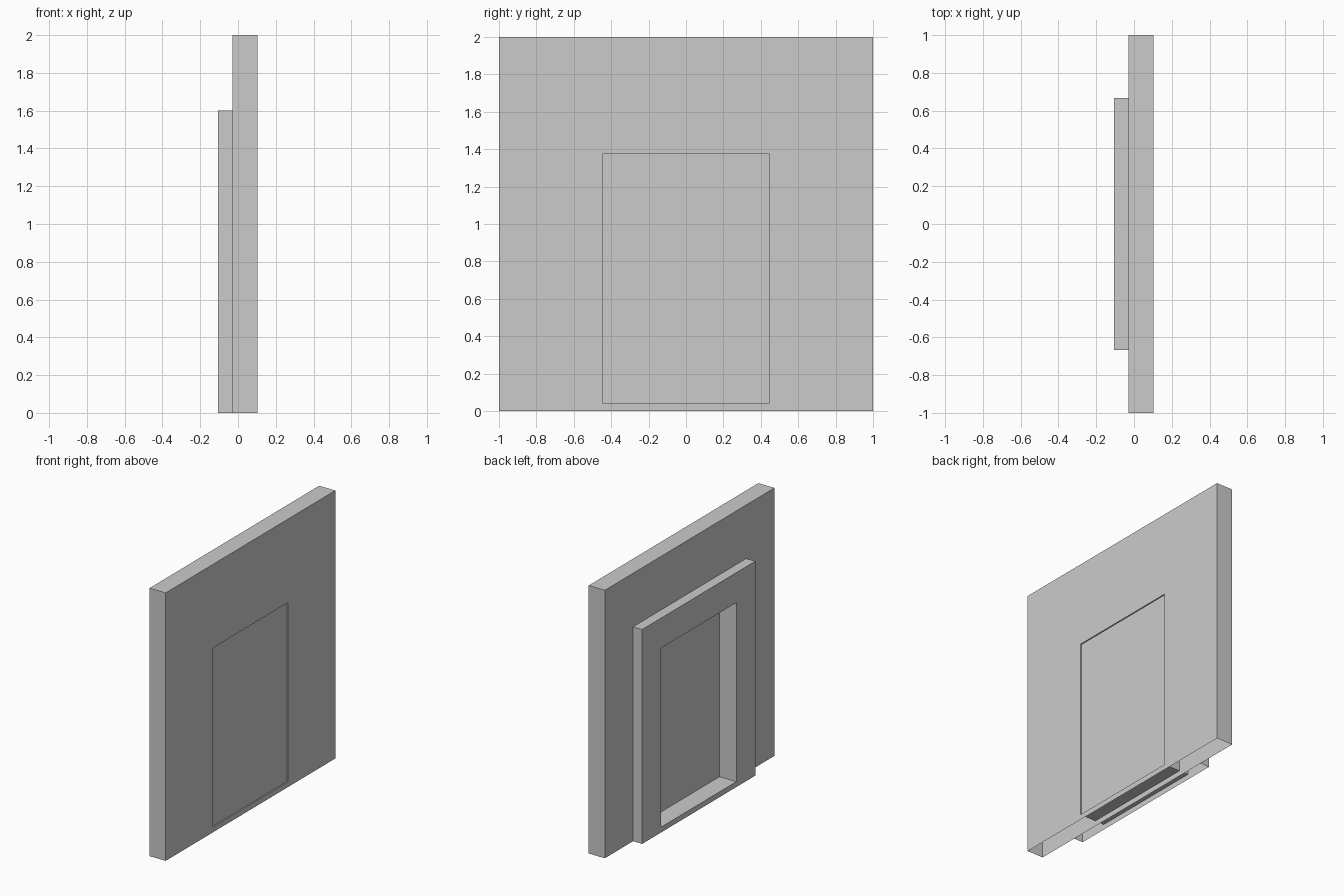
import bpy
import bmesh

cube = bpy.data.objects.get("Cube")
if cube:
    bpy.data.objects.remove(cube, do_unlink=True)

# One plain grey for the whole model
grey = bpy.data.materials.new("plain_grey")
grey.use_nodes = True
colour = (0.6, 0.6, 0.6, 1)
grey.diffuse_color = colour
grey.node_tree.nodes["Principled BSDF"].inputs["Base Color"].default_value = colour

# Rectangles across the wall: half width, bottom, top
WALL = (1.0, 0.0, 2.0)
SURROUND = (0.667, 0.0, 1.6)
OPENING = (0.444, 0.04, 1.376)

# Depths along x
FRONT, BACK = 0.103, -0.03
SURROUND_BACK = -0.105
DOOR_FRONT, DOOR_BACK = 0.094, 0.034


def build(name, sections, caps=False):
    """Skin a run of (x, rectangle) sections; sides resting on the floor stay open."""
    bm = bmesh.new()
    rings = []
    for x, (half, low, high) in sections:
        corners = ((-half, low), (half, low), (half, high), (-half, high))
        rings.append([bm.verts.new((x, y, z)) for y, z in corners])
    for a, b in zip(rings, rings[1:]):
        for i in range(4):
            j = (i + 1) % 4
            quad = (a[i], a[j], b[j], b[i])
            if any(v.co.z > 0.001 for v in quad):
                bm.faces.new(quad)
    if caps:
        bm.faces.new(rings[0])
        bm.faces.new(rings[-1][::-1])
    bmesh.ops.reverse_faces(bm, faces=[] if caps else bm.faces[:])
    if caps:
        bmesh.ops.recalc_face_normals(bm, faces=bm.faces[:])
    mesh = bpy.data.meshes.new(name)
    bm.to_mesh(mesh)
    bm.free()
    mesh.materials.append(grey)
    bpy.context.collection.objects.link(bpy.data.objects.new(name, mesh))


# Wall panel with a doorway through it
build("wall_panel", [(DOOR_BACK, OPENING), (BACK, OPENING), (BACK, WALL),
                     (FRONT, WALL), (FRONT, OPENING), (DOOR_FRONT, OPENING)])

# Raised surround on the back of the doorway
build("door_surround", [(BACK, OPENING), (SURROUND_BACK, OPENING),
                        (SURROUND_BACK, SURROUND), (BACK, SURROUND)])

# Door leaf, set just behind the front face
build("door", [(DOOR_FRONT, OPENING), (DOOR_BACK, OPENING)], caps=True)
